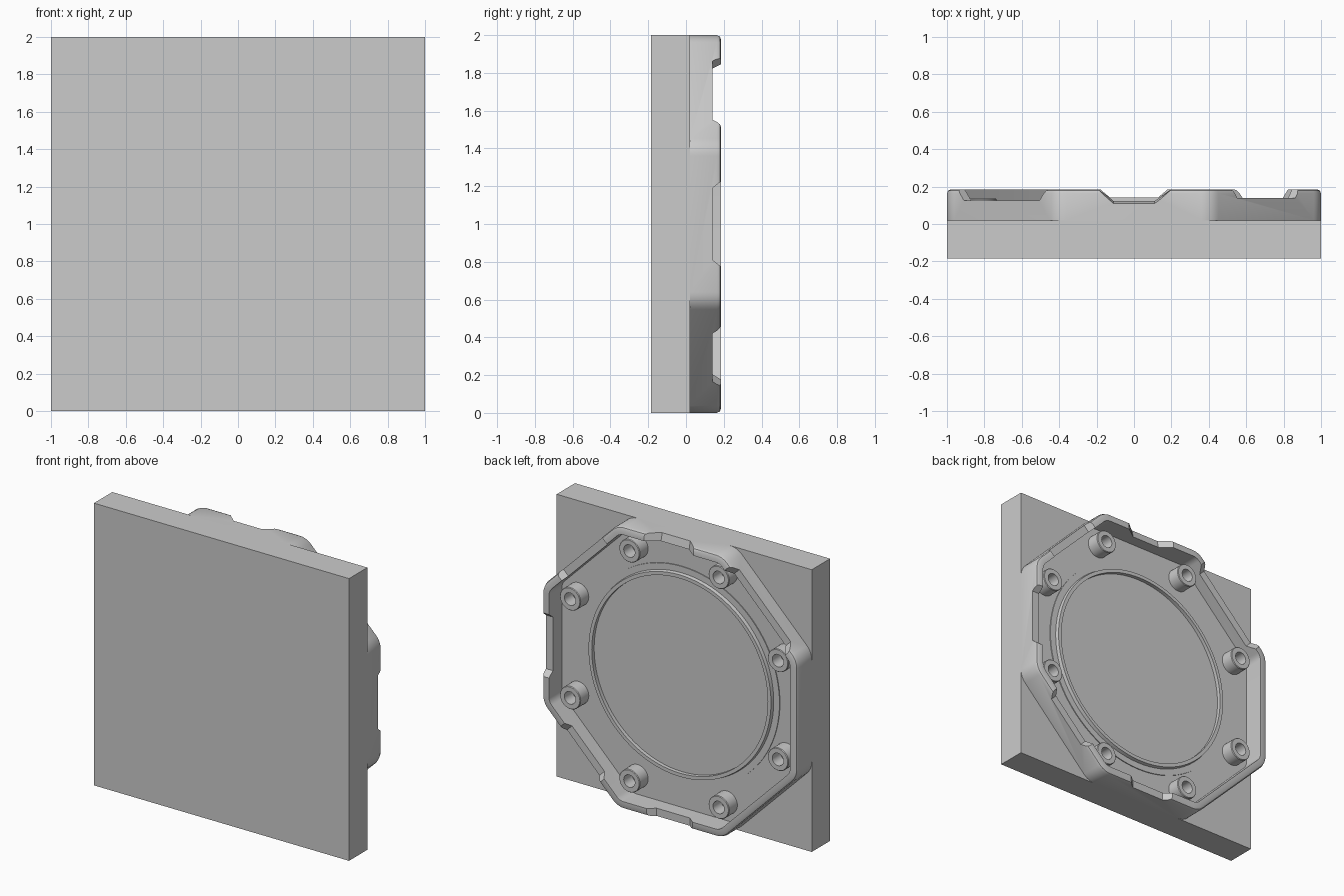
import bpy, bmesh, math
from mathutils import Vector

if "Cube" in bpy.data.objects:
    bpy.data.objects.remove(bpy.data.objects["Cube"])

grey = bpy.data.materials.new("light grey")
grey.diffuse_color = (0.6, 0.6, 0.6, 1)
grey.use_nodes = True
grey.node_tree.nodes["Principled BSDF"].inputs["Base Color"].default_value = grey.diffuse_color
CZ = 1.0  # height of the panel centre


def finish(name, bm, smooth=True):
    bmesh.ops.recalc_face_normals(bm, faces=bm.faces[:])
    me = bpy.data.meshes.new(name)
    bm.to_mesh(me)
    bm.free()
    me.materials.append(grey)
    ob = bpy.data.objects.new(name, me)
    bpy.context.collection.objects.link(ob)
    if smooth:
        smooth_sharp(ob)
    return ob


def activate(ob):
    bpy.ops.object.select_all(action='DESELECT')
    ob.select_set(True)
    bpy.context.view_layer.objects.active = ob


def smooth_sharp(ob):
    activate(ob)
    bpy.ops.object.shade_smooth_by_angle(angle=math.radians(32))


def loft(name, rings, smooth=True):
    """Skin a stack of equal-length rings and cap both ends."""
    bm = bmesh.new()
    vs = [[bm.verts.new(p) for p in ring] for ring in rings]
    n = len(vs[0])
    for a, b in zip(vs, vs[1:]):
        for i in range(n):
            j = (i + 1) % n
            bm.faces.new((a[i], a[j], b[j], b[i]))
    bm.faces.new(vs[0])
    bm.faces.new(vs[-1])
    return finish(name, bm, smooth)


def octagon(half, y, radius=0.13, steps=6):
    """Regular octagon ring in the xz plane with rounded corners."""
    r = radius - (1 - half)
    centre = (1 - radius) / math.cos(math.pi / 8)
    pts = []
    for k in range(8):
        a = (k + 0.5) * math.pi / 4
        for s in range(steps + 1):
            b = a + (s / steps - 0.5) * math.pi / 4
            pts.append((centre * math.cos(a) + r * math.cos(b), y,
                        CZ + centre * math.sin(a) + r * math.sin(b)))
    return pts


def circle(r, y, x=0, z=CZ, n=32):
    return [(x + r * math.cos(2 * math.pi * i / n), y,
             z + r * math.sin(2 * math.pi * i / n)) for i in range(n)]


# square base plate
bm = bmesh.new()
bmesh.ops.create_cube(bm, size=1)
for v in bm.verts:
    v.co = Vector((v.co.x * 2, v.co.y * 0.205 - 0.0825, v.co.z * 2 + CZ))
finish("base_plate", bm, False)

# octagonal tray with rounded rim, from outer wall over the rim to the floor
FLOOR = 0.04
rim = [(1, 0.02), (1, 0.163), (0.993, 0.179), (0.978, 0.185),
       (0.945, 0.185), (0.945, FLOOR)]
tray = loft("octagonal_tray", [octagon(h, y) for h, y in rim], False)

# tapered notches in the rim: side angle, half width at top and bottom,
# depth at the inner and outer edge
notches = [(0, 0.225, 0.19, 0.14, 0.14), (45, 0.25, 0.22, 0.14, 0.14),
           (90, 0.19, 0.11, 0.127, 0.105), (135, 0.335, 0.285, 0.125, 0.125),
           (270, 0.18, 0.13, 0.143, 0.143), (315, 0.22, 0.18, 0.14, 0.14)]
bm = bmesh.new()
for ang, top, low, y_in, y_out in notches:
    a = math.radians(ang)
    out, along = Vector((math.cos(a), 0, math.sin(a))), Vector((-math.sin(a), 0, math.cos(a)))
    y1 = 0.225
    wide = top + (top - low) * (y1 - 0.185) / (0.185 - y_in)
    p, q = [[bm.verts.new(out * d + along * t + Vector((0, y, CZ)))
             for t, y in ((-wide, y1), (-low, y0), (low, y0), (wide, y1))]
            for d, y0 in ((0.925, y_in), (1.02, y_out))]
    for i in range(4):
        j = (i + 1) % 4
        bm.faces.new((p[i], p[j], q[j], q[i]))
    bm.faces.new(p)
    bm.faces.new(q)
cutter = finish("notch_cutter", bm, False)
cutter.hide_render = True
mod = tray.modifiers.new("notches", 'BOOLEAN')
mod.operation, mod.solver, mod.object = 'DIFFERENCE', 'EXACT', cutter
activate(tray)
bpy.ops.object.modifier_apply(modifier=mod.name)
bpy.data.objects.remove(cutter)
smooth_sharp(tray)

# round centre: raised collar with a stepped inner edge and a sunken disc
lens = [(0.765, FLOOR - 0.01), (0.765, FLOOR + 0.006), (0.72, FLOOR + 0.006),
        (0.715, FLOOR + 0.03), (0.69, FLOOR + 0.03), (0.69, FLOOR + 0.003)]
loft("centre_disc", [circle(r, y, n=96) for r, y in lens])

# eight hollow screw bosses
boss = [(0.081, FLOOR - 0.01), (0.081, 0.13), (0.077, 0.135),
        (0.044, 0.135), (0.044, FLOOR + 0.002)]
for sx in (-1, 1):
    for sz in (-1, 1):
        for bx, bz in ((0.35, 0.815), (0.815, 0.35)):
            loft("screw_boss", [circle(r, y, sx * bx, CZ + sz * bz) for r, y in boss])
